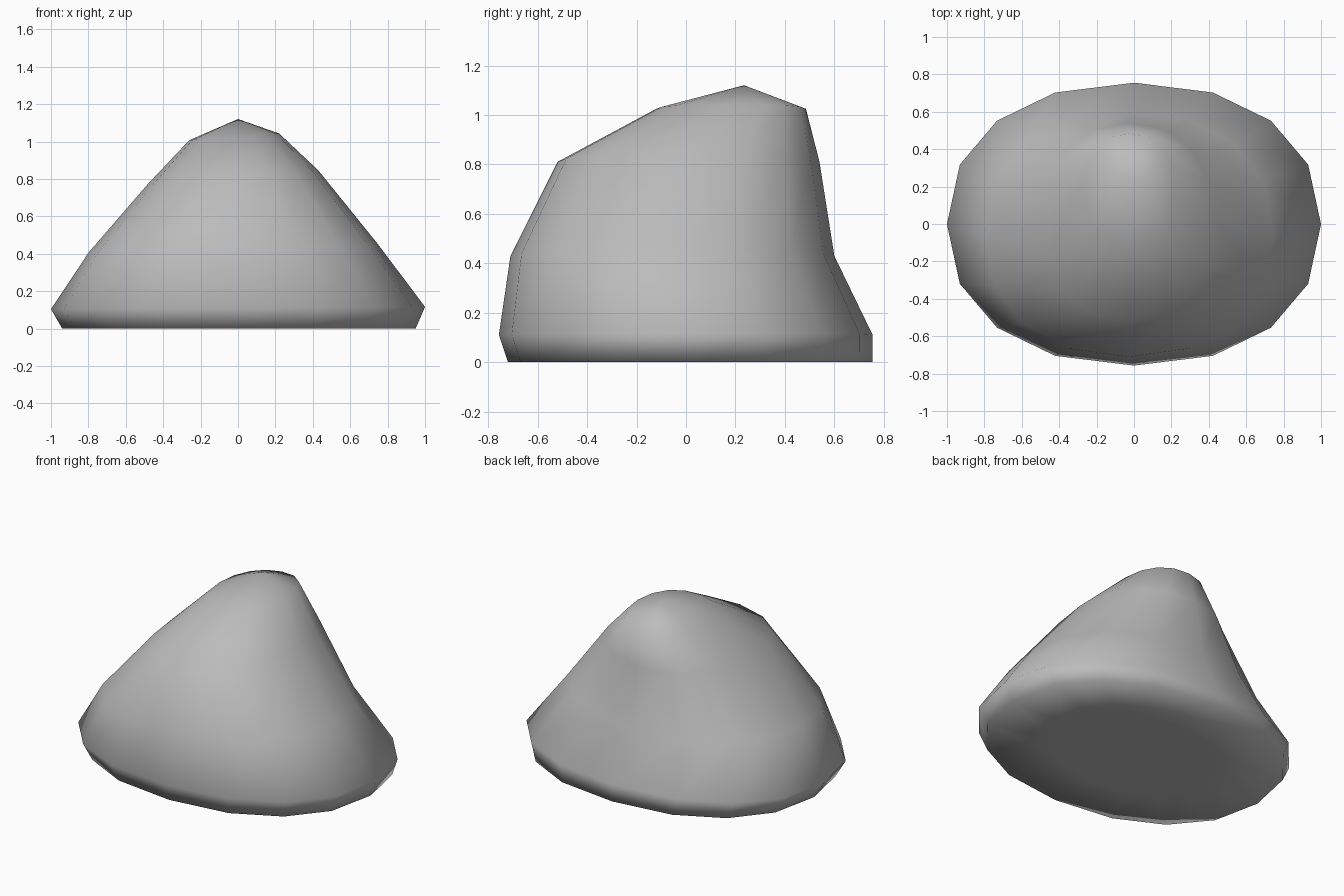
import bpy, bmesh
from math import cos, sin, pi, copysign

cube = bpy.data.objects.get("Cube")
if cube:
    bpy.data.objects.remove(cube)

SIDES = 16


def soft(v):
    # slightly squared-off ellipse
    return copysign(abs(v) ** 0.9, v) if abs(v) > 1e-6 else 0.0


def add_ring(bm, left, right, front, back, z, tilt):
    cx, cy = (left + right) / 2, (front + back) / 2
    rx, ry = (right - left) / 2, (back - front) / 2
    ring = []
    for i in range(SIDES):
        a = 2 * pi * i / SIDES
        x = soft(cos(a))
        ring.append(bm.verts.new((cx + rx * x, cy + ry * soft(sin(a)), z + tilt * x)))
    return ring


# Stone grey
grey = bpy.data.materials.new("stone_grey")
grey.use_nodes = True
colour = (0.5, 0.5, 0.5, 1)
grey.diffuse_color = colour
grey.node_tree.nodes["Principled BSDF"].inputs["Base Color"].default_value = colour

# Boulder: stacked rings (left, right, front, back, height, sideways tilt)
bm = bmesh.new()
rings = [add_ring(bm, *r) for r in (
    (-0.55, 0.55, -0.40, 0.42, 0.0, 0.0),
    (-0.94, 0.95, -0.72, 0.755, 0.0, 0.0),
    (-1.0, 1.0, -0.757, 0.755, 0.11, 0.006),
    (-0.80, 0.745, -0.71, 0.60, 0.43, 0.025),
    (-0.48, 0.43, -0.52, 0.54, 0.81, 0.035),
    (-0.26, 0.22, -0.12, 0.485, 1.025, 0.018),
)]
for lower, upper in zip(rings, rings[1:]):
    for i in range(SIDES):
        j = (i + 1) % SIDES
        bm.faces.new((lower[i], lower[j], upper[j], upper[i]))

# Flat underside and pointed cap
bm.faces.new(rings[0][::-1])
peak = bm.verts.new((0, 0.235, 1.12))
top = rings[-1]
for i in range(SIDES):
    bm.faces.new((top[i], top[(i + 1) % SIDES], peak))

bmesh.ops.recalc_face_normals(bm, faces=bm.faces)
for f in bm.faces:
    f.smooth = True
mesh = bpy.data.meshes.new("boulder")
bm.to_mesh(mesh)
bm.free()
mesh.materials.append(grey)
bpy.context.collection.objects.link(bpy.data.objects.new("boulder", mesh))
